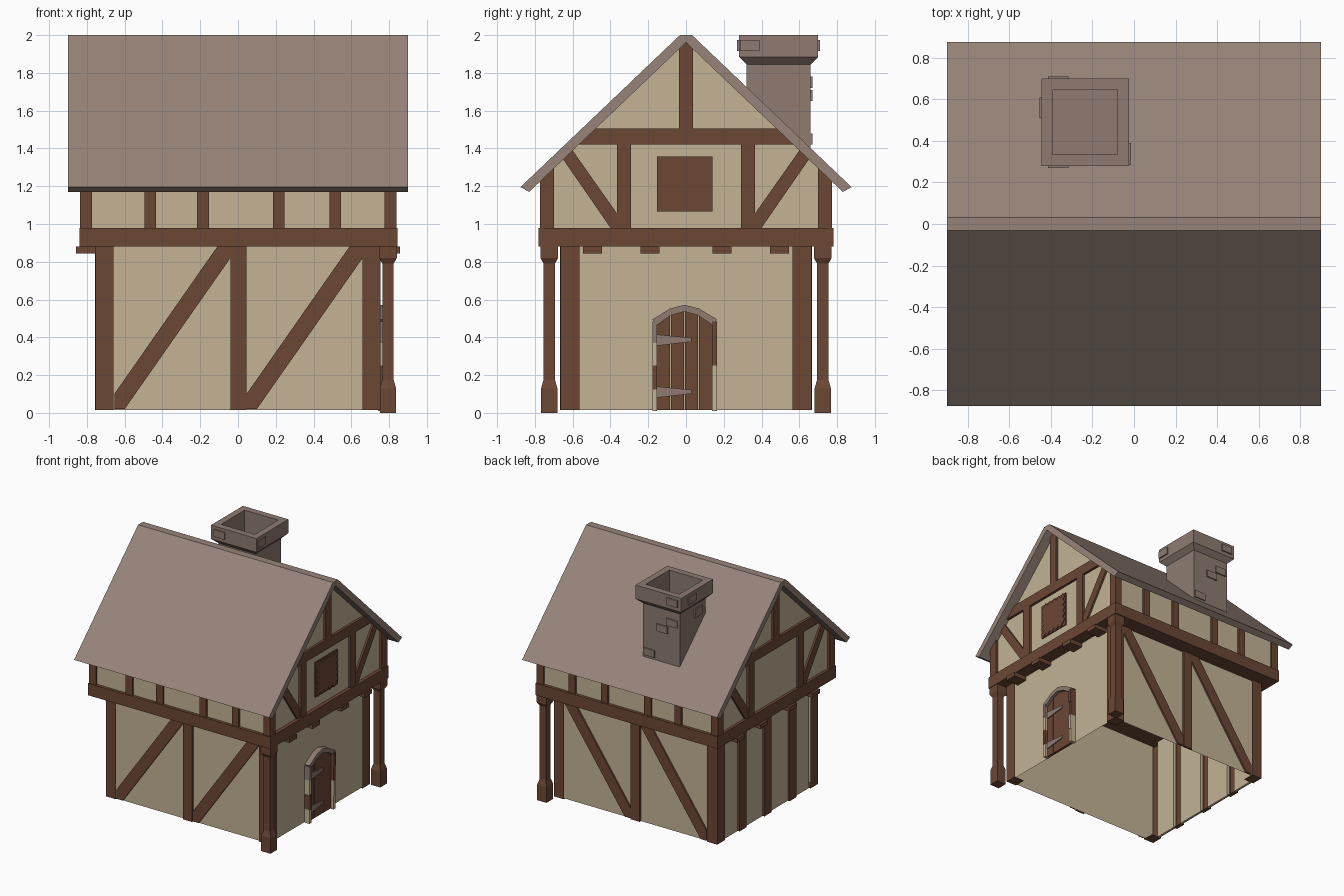
import bpy, bmesh
from mathutils import Vector

if "Cube" in bpy.data.objects:
    bpy.data.objects.remove(bpy.data.objects["Cube"])


def material(name, hexcode):
    def lin(c):
        c /= 255
        return c / 12.92 if c <= 0.04045 else ((c + 0.055) / 1.055) ** 2.4
    m = bpy.data.materials.new(name)
    rgb = [lin(int(hexcode[i:i + 2], 16)) for i in (0, 2, 4)]
    m.diffuse_color = (*rgb, 1)
    m.use_nodes = True
    m.node_tree.nodes["Principled BSDF"].inputs["Base Color"].default_value = m.diffuse_color
    return m


TIMBER = material("timber_brown", "6C4735")
PLASTER = material("plaster_beige", "C3B395")
ROOF = material("roof_taupe", "978479")
STONE = material("stone_grey", "8E7B71")


def finish(name, bm, mat, open_dirs=()):
    bmesh.ops.recalc_face_normals(bm, faces=bm.faces)
    bm.normal_update()
    gone = [f for f in bm.faces if any(f.normal.dot(Vector(d)) > 0.99 for d in open_dirs)]
    bmesh.ops.delete(bm, geom=gone, context='FACES')
    me = bpy.data.meshes.new(name)
    bm.to_mesh(me)
    bm.free()
    me.materials.append(mat)
    ob = bpy.data.objects.new(name, me)
    bpy.context.collection.objects.link(ob)
    return ob


def prism(name, pts, axis, a, b, mat, open_dirs=()):
    """Extrude a 2D outline along an axis: x takes (y, z), y takes (x, z)."""
    bm = bmesh.new()
    def p(u, v, d):
        return (d, u, v) if axis == 'x' else (u, d, v)
    r0 = [bm.verts.new(p(u, v, a)) for u, v in pts]
    r1 = [bm.verts.new(p(u, v, b)) for u, v in pts]
    bm.faces.new(r0)
    bm.faces.new(r1)
    n = len(pts)
    for i in range(n):
        j = (i + 1) % n
        bm.faces.new((r0[i], r0[j], r1[j], r1[i]))
    return finish(name, bm, mat, open_dirs)


def box(name, x0, x1, y0, y1, z0, z1, mat, open_dirs=()):
    return prism(name, [(x0, z0), (x1, z0), (x1, z1), (x0, z1)], 'y', y0, y1, mat, open_dirs)


def loft(name, cx, cy, rings, mat):
    """Square rings (half width, z) joined into one skin."""
    bm = bmesh.new()
    rows = [[bm.verts.new((cx + i * h, cy + j * h, z))
             for i, j in ((-1, -1), (1, -1), (1, 1), (-1, 1))] for h, z in rings]
    for r, s in zip(rows, rows[1:]):
        for i in range(4):
            j = (i + 1) % 4
            bm.faces.new((r[i], r[j], s[j], s[i]))
    bm.faces.new(rows[0])
    bm.faces.new(rows[-1])
    return finish(name, bm, mat)


def under_roof(y):
    return 1.17 + 0.953 * (0.83 - abs(y))


Z0, Z1 = 0.015, 0.88

# Ground floor walls: open shell, left side filled by thick panels between posts
box("lower_walls", -0.74, 0.74, -0.65, 0.65, Z0, Z1, PLASTER,
    ((0, 0, 1), (0, 0, -1), (-1, 0, 0)))
post_ys = (-0.61, -0.33, 0, 0.33, 0.61)
for y0, y1 in zip(post_ys, post_ys[1:]):
    box("left_wall_panel", -0.74, -0.72, y0 + 0.043, y1 - 0.043, Z0, Z1, PLASTER)
for y in post_ys[1:-1]:
    box("left_wall_post", -0.757, -0.72, y - 0.045, y + 0.045, Z0, Z1, TIMBER, ((1, 0, 0),))

# Ground floor timbers, same on front and back
for s in (-1, 1):
    inward = (0, -s, 0)
    for t in (-1, 1):
        x = sorted((t * 0.66, t * 0.755))
        y = sorted((s * 0.565, s * 0.665))
        box("lower_corner_post", *x, *y, Z0, Z1, TIMBER, (inward, (-t, 0, 0)))
    box("lower_middle_post", -0.04, 0.045, *sorted((s * 0.65, s * 0.668)), Z0, Z1, TIMBER, (inward,))
    for dx in (0, 0.7):
        brace = [(-0.655, 0.02), (-0.60, 0.02), (-0.04, 0.82), (-0.04, 0.88), (-0.11, 0.88), (-0.655, 0.10)]
        prism("lower_brace", [(x + dx, z) for x, z in brace], 'y', s * 0.65, s * 0.664, TIMBER, (inward,))

# Jetty beam and joist ends
box("floor_beam", -0.838, 0.845, -0.78, 0.78, 0.88, 0.98, TIMBER)
for t in (-1, 1):
    for y in (-0.495, -0.19, 0.19, 0.495):
        box("joist_end", *sorted((t * 0.74, t * 0.857)), y - 0.05, y + 0.05, 0.845, 0.88, TIMBER)

# Porch columns
for s in (-1, 1):
    loft("porch_column", 0.794, s * 0.724,
         [(0.043, 0), (0.043, 0.13), (0.03, 0.175), (0.03, 0.79), (0.047, 0.82), (0.047, 0.88)], TIMBER)

# Upper storey
prism("upper_walls", [(-0.755, 0.98), (0.755, 0.98), (0.755, under_roof(0.755)),
                      (0, under_roof(0)), (-0.755, under_roof(0.755))], 'x', -0.815, 0.815, PLASTER)
for s in (-1, 1):
    for x in (-0.803, -0.465, -0.185, 0.215, 0.515, 0.807):
        box("upper_side_post", x - 0.031, x + 0.031, *sorted((s * 0.755, s * 0.772)), 0.98, 1.22, TIMBER)

# Gable timbers, same at both ends
for t in (-1, 1):
    a, b = t * 0.815, t * 0.836
    prism("king_post", [(-0.038, 1.505), (0.038, 1.505), (0.038, under_roof(0.038)),
                        (0, under_roof(0)), (-0.038, under_roof(0.038))], 'x', a, b, TIMBER)
    prism("tie_beam", [(-0.568, 1.42), (0.568, 1.42), (0.478, 1.505), (-0.478, 1.505)], 'x', a, b, TIMBER)
    for s in (-1, 1):
        parts = {
            "gable_corner_post": [(0.70, 0.98), (0.772, 0.98), (0.772, under_roof(0.772)), (0.70, under_roof(0.70))],
            "gable_inner_post": [(0.29, 0.98), (0.365, 0.98), (0.365, 1.42), (0.29, 1.42)],
            "gable_brace": [(0.365, 0.98), (0.40, 0.98), (0.65, under_roof(0.65)),
                            (0.60, under_roof(0.60)), (0.365, 1.055)],
        }
        for name, pts in parts.items():
            end = b if "brace" not in name else t * 0.83
            prism(name, [(s * y, z) for y, z in pts], 'x', a, end, TIMBER)

# Roof with flat ridge
prism("roof", [(-0.032, 2.0), (0.032, 2.0), (0.877, 1.195), (0.83, 1.17), (0, under_roof(0)),
               (-0.83, 1.17), (-0.877, 1.195)], 'x', -0.9, 0.9, ROOF)

# Lattice window
WY, WZ, S = -0.007, 1.212, 0.146
box("window_board", 0.815, 0.824, WY - S, WY + S, WZ - S, WZ + S, TIMBER)
for k in range(-4, 5):
    c, w = k * 0.052, 0.014
    lo, hi = max(-S, -S - c) + w, min(S, S - c) - w
    prism("window_slat", [(WY + lo - w, WZ + lo + c + w), (WY + lo + w, WZ + lo + c - w),
                          (WY + hi + w, WZ + hi + c - w), (WY + hi - w, WZ + hi + c + w)],
          'x', 0.824, 0.831, TIMBER)

# Door planks
edges = [-0.155, -0.082, -0.008, 0.066, 0.14]
tops = [0.465, 0.515, 0.537, 0.515, 0.465]
for i in range(4):
    prism("door_plank", [(edges[i] + 0.002, Z0), (edges[i + 1] - 0.002, Z0),
                         (edges[i + 1] - 0.002, tops[i + 1]), (edges[i] + 0.002, tops[i])],
          'x', 0.74, 0.762, TIMBER)

# Door hinges
for z in (0.11, 0.385):
    prism("door_hinge", [(-0.155, z - 0.03), (0.03, z - 0.008), (0.03, z + 0.012), (-0.155, z + 0.03)],
          'x', 0.76, 0.77, STONE)

# Door surround: arch stones and side blocks
outer_y = [-0.178, -0.085, -0.008, 0.07, 0.164]
outer_z = [0.495, 0.552, 0.572, 0.552, 0.495]
for i in range(4):
    prism("arch_stone", [(edges[i], tops[i]), (edges[i + 1], tops[i + 1]),
                         (outer_y[i + 1], outer_z[i + 1]), (outer_y[i], outer_z[i])],
          'x', 0.74, 0.785, STONE)
jambs = [(0.01, 0.125), (0.125, 0.25), (0.25, 0.37), (0.37, 0.485)]
for y0, y1, mats in ((-0.178, -0.153, (PLASTER, TIMBER, PLASTER, STONE)),
                     (0.138, 0.164, (PLASTER, PLASTER, TIMBER, TIMBER))):
    for i, ((za, zb), m) in enumerate(zip(jambs, mats)):
        box("door_side_block", 0.74, 0.785 + 0.005 * (i % 2), y0, y1, za, zb, m)

# Chimney with flared cap and hollow flue
CX, CY = -0.235, 0.49
loft("chimney", CX, CY, [(0.17, 1.36), (0.17, 1.845), (0.21, 1.885), (0.21, 2.0),
                         (0.155, 2.0), (0.155, 1.72)], STONE)

# Raised chimney stones: side axis, side sign, half width of body, span along side, heights
stones = [('x', 1, 0.21, -0.205, -0.10, 1.915, 1.975), ('x', -1, 0.21, 0.02, 0.12, 1.915, 1.975),
          ('y', 1, 0.21, -0.18, -0.08, 1.915, 1.975), ('y', -1, 0.21, -0.18, -0.08, 1.915, 1.975),
          ('y', 1, 0.17, -0.06, 0.04, 1.65, 1.71), ('y', 1, 0.17, -0.15, -0.05, 1.72, 1.78),
          ('y', 1, 0.17, 0.06, 0.165, 1.42, 1.48), ('x', -1, 0.17, -0.12, -0.02, 1.74, 1.81)]
for ax, s, h, u0, u1, z0, z1 in stones:
    d = sorted((s * (h - 0.01), s * (h + 0.01)))
    xs, ys = (d, (u0, u1)) if ax == 'x' else ((u0, u1), d)
    box("chimney_stone", CX + xs[0], CX + xs[1], CY + ys[0], CY + ys[1], z0, z1, STONE)
